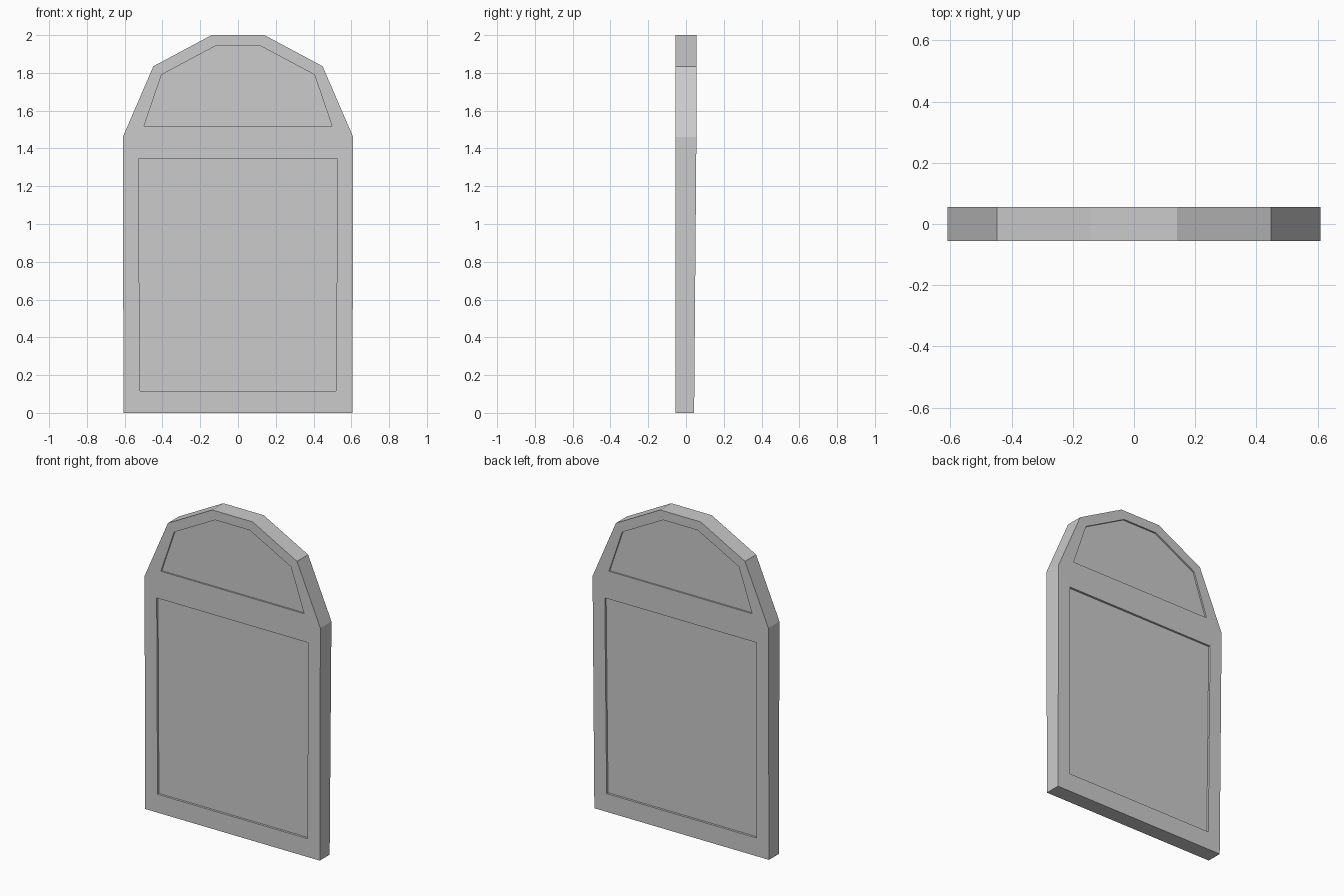
import bpy
import bmesh

cube = bpy.data.objects.get("Cube")
if cube:
    bpy.data.objects.remove(cube, do_unlink=True)

stone = bpy.data.materials.new("plain_grey")
stone.use_nodes = True
grey = (0.6, 0.6, 0.6, 1)
stone.diffuse_color = grey
stone.node_tree.nodes["Principled BSDF"].inputs["Base Color"].default_value = grey


def front_y(z):
    return -0.055


def back_y(z):
    # The back leans in slightly toward the foot
    return 0.043 + 0.012 * min(z / 1.46, 1)


def prism(name, half, near, far):
    """Mirror a half outline of (x, z) points and join it between two depths."""
    outline = half + [(-x, z) for x, z in reversed(half)]
    bm = bmesh.new()
    a = [bm.verts.new((x, near(z), z)) for x, z in outline]
    b = [bm.verts.new((x, far(z), z)) for x, z in outline]
    bm.faces.new(a)
    bm.faces.new(b[::-1])
    n = len(outline)
    for i in range(n):
        j = (i + 1) % n
        bm.faces.new((a[j], a[i], b[i], b[j]))
    bmesh.ops.recalc_face_normals(bm, faces=bm.faces)
    mesh = bpy.data.meshes.new(name)
    bm.to_mesh(mesh)
    bm.free()
    mesh.materials.append(stone)
    obj = bpy.data.objects.new(name, mesh)
    bpy.context.scene.collection.objects.link(obj)
    return obj


# Slab with a faceted arch on top
slab = prism("arched_panel", [(0.606, 0), (0.61, 1.46), (0.448, 1.835), (0.14, 2)],
             front_y, back_y)

# Shallow recesses: a rectangle and an arched field, on both sides
recesses = {
    "lower": ([(0.52, 0.115), (0.526, 1.345)], 0.014),
    "upper": ([(0.497, 1.52), (0.405, 1.79), (0.12, 1.942)], 0.01),
}
for name, (half, depth) in recesses.items():
    for side, face, inward in (("front", front_y, 1), ("back", back_y, -1)):
        cutter = prism(f"{name}_{side}_cutter", half,
                       lambda z: face(z) - 0.1 * inward,
                       lambda z: face(z) + depth * inward)
        cutter.hide_render = True
        mod = slab.modifiers.new("recess", "BOOLEAN")
        mod.operation = "DIFFERENCE"
        mod.solver = "EXACT"
        mod.object = cutter
        bpy.context.view_layer.objects.active = slab
        bpy.ops.object.modifier_apply(modifier=mod.name)
        bpy.data.objects.remove(cutter, do_unlink=True)
